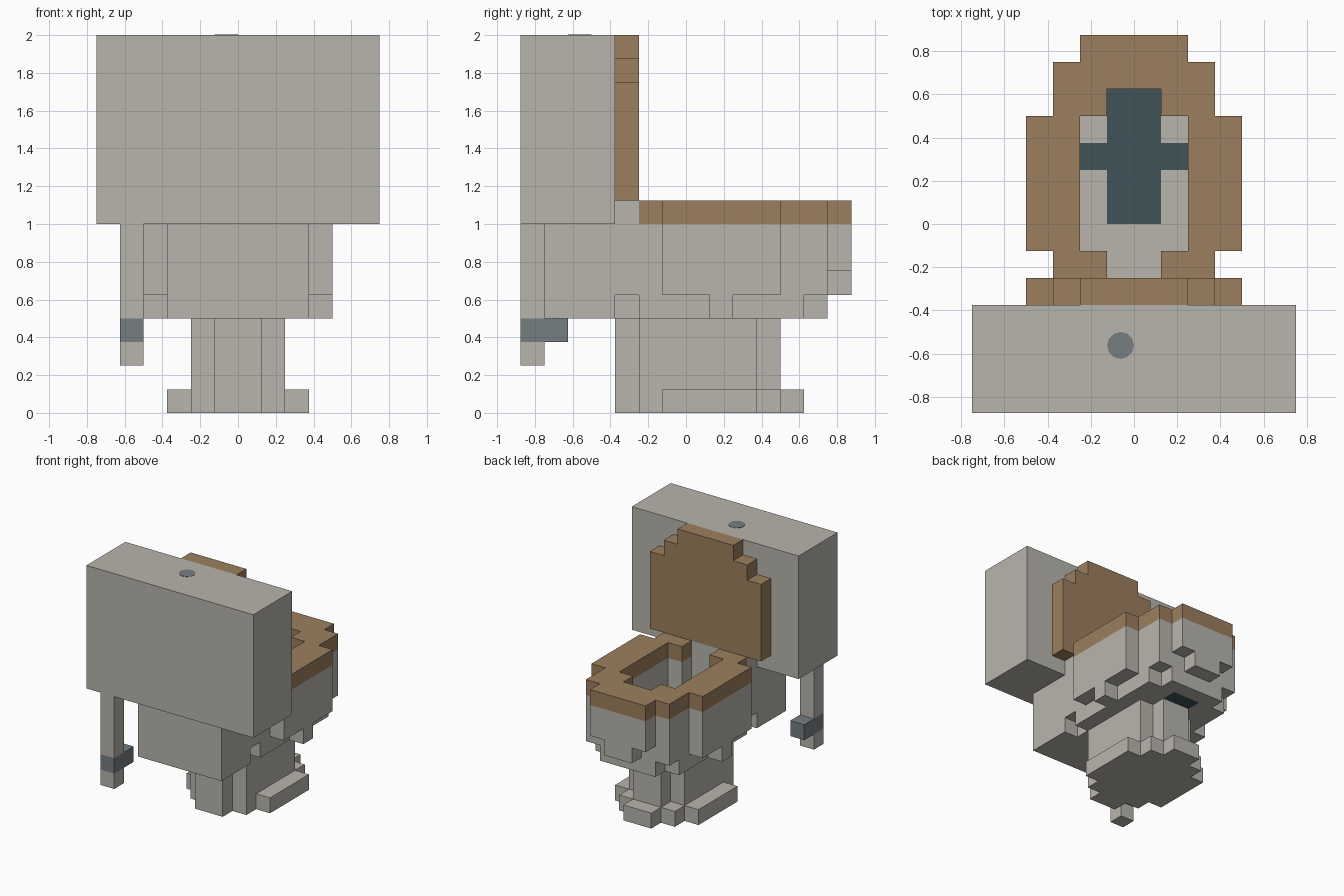
import bpy
import bmesh
from mathutils import Matrix, Vector

if "Cube" in bpy.data.objects:
    bpy.data.objects.remove(bpy.data.objects["Cube"], do_unlink=True)

U = 0.125  # block size; every size below counts blocks


def make_material(name, rgb):
    mat = bpy.data.materials.new(name)
    mat.use_nodes = True
    mat.diffuse_color = (*rgb, 1)
    mat.node_tree.nodes["Principled BSDF"].inputs["Base Color"].default_value = (*rgb, 1)
    return mat


ceramic = make_material("warm grey ceramic", (0.479, 0.462, 0.418))
wood = make_material("brown wood", (0.332, 0.212, 0.112))
metal = make_material("blue grey metal", (0.181, 0.209, 0.220))
water = make_material("dark water", (0.053, 0.087, 0.100))


def finish(name, bm, mat):
    bmesh.ops.recalc_face_normals(bm, faces=bm.faces)
    mesh = bpy.data.meshes.new(name)
    bm.to_mesh(mesh)
    bm.free()
    mesh.materials.append(mat)
    obj = bpy.data.objects.new(name, mesh)
    bpy.context.collection.objects.link(obj)
    return obj


def staircase(bands, end):
    """Half outline from (start, half width) bands."""
    stops = [start for start, _ in bands[1:]] + [end]
    points = []
    for (start, width), stop in zip(bands, stops):
        points += [(width, start), (width, stop)]
    return points


def layer(name, mat, outer, low, high, inner=None, upright=False):
    """Mirrored stepped slab; inner cuts a stepped opening."""
    points = staircase(*outer)
    if inner:
        hole = staircase(*inner)
        points += [(0, points[-1][1]), (0, hole[-1][1])] + hole[::-1]
        if hole[0][1] > points[0][1]:
            points += [(0, hole[0][1]), (0, points[0][1])]
    else:
        points += [(0, points[-1][1]), (0, points[0][1])]
    bm = bmesh.new()
    if upright:
        place, push = (lambda x, v: (x * U, low * U, v * U)), (0, (high - low) * U, 0)
    else:
        place, push = (lambda x, v: (x * U, v * U, low * U)), (0, 0, (high - low) * U)
    face = bm.faces.new([bm.verts.new(place(x, v)) for x, v in points])
    made = bmesh.ops.extrude_face_region(bm, geom=[face], use_keep_orig=True)["geom"]
    moved = [g for g in made if isinstance(g, bmesh.types.BMVert)]
    bmesh.ops.translate(bm, verts=moved, vec=push)
    bmesh.ops.recalc_face_normals(bm, faces=bm.faces)
    # Open the middle plane so both halves join cleanly
    middle = [f for f in bm.faces if all(abs(v.co.x) < 1e-5 for v in f.verts)]
    bmesh.ops.delete(bm, geom=middle, context="FACES")
    mesh = bpy.data.meshes.new(name)
    bm.to_mesh(mesh)
    bm.free()
    mesh.materials.append(mat)
    obj = bpy.data.objects.new(name, mesh)
    bpy.context.collection.objects.link(obj)
    obj.modifiers.new("Mirror", "MIRROR").use_clip = True
    return obj


def box(name, mat, low, high):
    low, high = Vector(low) * U, Vector(high) * U
    bm = bmesh.new()
    bmesh.ops.create_cube(bm, size=1)
    bmesh.ops.scale(bm, vec=high - low, verts=bm.verts)
    bmesh.ops.translate(bm, vec=(low + high) / 2, verts=bm.verts)
    return finish(name, bm, mat)


# Tank with flush button
box("tank", ceramic, (-6, -7, 8), (6, -3, 16))
bm = bmesh.new()
bmesh.ops.create_cone(bm, cap_ends=True, segments=12, radius1=U / 2, radius2=U / 2, depth=0.004,
                      matrix=Matrix.Translation((-U / 2, -4.5 * U, 16 * U)))
finish("flush_button", bm, metal)

# Raised lid and the hinge block under it
layer("lid", wood, ([(9, 4), (14, 3), (15, 2)], 16), -3, -2, upright=True)
box("hinge_block", ceramic, (-3, -3, 8), (3, -2, 9))

# Seat ring, open at the hinge
opening = ([(-2, 1), (-1, 2), (4, 1)], 5)
layer("seat", wood, ([(-2, 3), (-1, 4), (4, 3), (6, 2)], 7), 8, 9, opening)

# Bowl: two rim layers and a floor layer around the water
for name, lip, low, high in (("bowl_rim", 2, 6, 8), ("bowl_middle", 1, 5, 6)):
    layer(name, ceramic, ([(-6, 3), (-1, 4), (4, 3), (6, lip)], 7), low, high, opening)
pool = ([(0, 1), (2, 2), (3, 1)], 5)
floor = ([(-6, 3), (-3, 2), (-2, 3), (1, 4), (2, 3), (5, 2)], 6)
layer("bowl_floor", ceramic, floor, 4, 5, pool)
layer("water", water, pool, 4, 5)

# Pedestal and foot
layer("pedestal", ceramic, ([(-3, 1), (-2, 2), (3, 1)], 4), 1, 4)
layer("foot", ceramic, ([(-3, 1), (-2, 2), (-1, 3), (3, 2), (4, 1)], 5), 0, 1)

# Supply pipe with valve
for name, low, high in (("upper_pipe", 4, 8), ("lower_pipe", 2, 3)):
    box(name, ceramic, (-5, -7, low), (-4, -6, high))
box("valve", metal, (-5, -7, 3), (-4, -5, 4))
